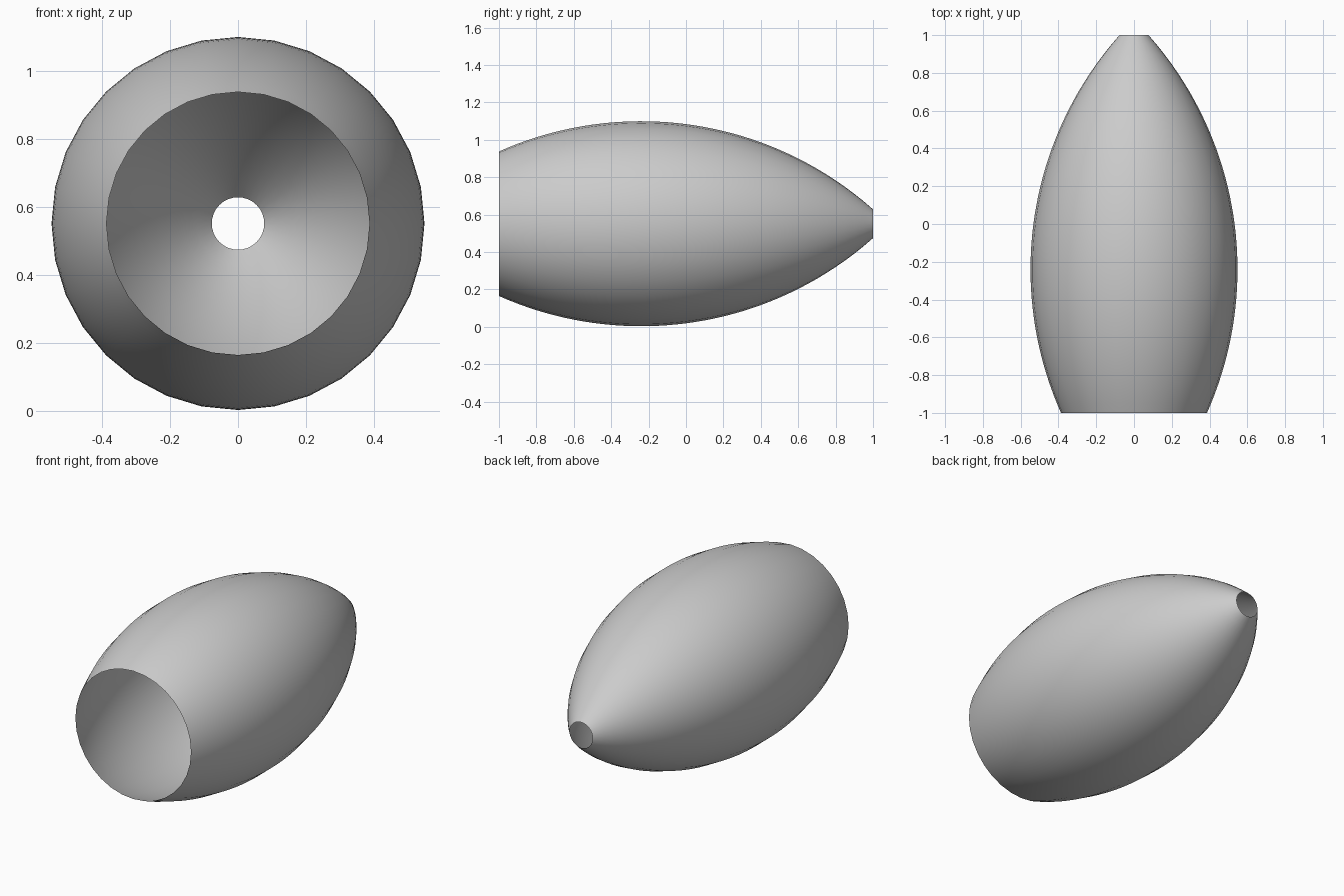
import bpy, bmesh, math

if "Cube" in bpy.data.objects:
    bpy.data.objects.remove(bpy.data.objects["Cube"])

SIDES, RINGS = 32, 40
CENTRE_Z = 0.551
# circular-arc profile: arc centre (along y, radial) and arc radius
ARC_Y, ARC_R0, ARC_RADIUS = -0.24, -1.32, 1.868


def hull_radius(y):
    return ARC_R0 + math.sqrt(ARC_RADIUS ** 2 - (y - ARC_Y) ** 2)


# open-ended tapered shell, revolved around the y axis
bm = bmesh.new()
rings = []
for i in range(RINGS + 1):
    y = -1 + 2 * i / RINGS
    r = hull_radius(y)
    rings.append([bm.verts.new((r * math.sin(2 * math.pi * k / SIDES), y,
                                CENTRE_Z + r * math.cos(2 * math.pi * k / SIDES)))
                  for k in range(SIDES)])
for a, b in zip(rings, rings[1:]):
    for k in range(SIDES):
        n = (k + 1) % SIDES
        bm.faces.new((a[k], b[k], b[n], a[n]))
bmesh.ops.recalc_face_normals(bm, faces=bm.faces)
for f in bm.faces:
    f.smooth = True

mesh = bpy.data.meshes.new("tapered_shell")
bm.to_mesh(mesh)
bm.free()
shell = bpy.data.objects.new("tapered_shell", mesh)
bpy.context.collection.objects.link(shell)
